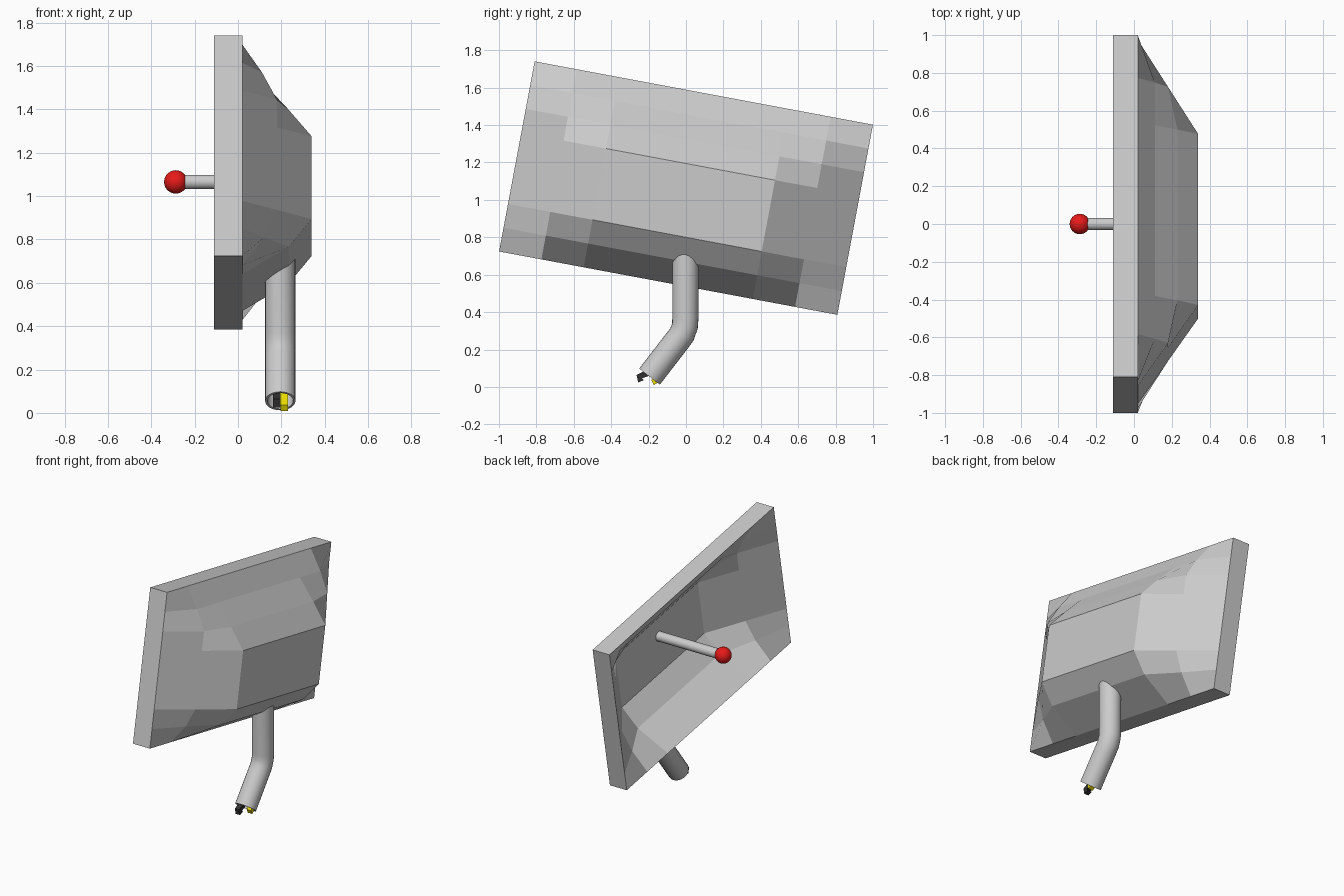
import bpy, bmesh, math
from mathutils import Vector

if "Cube" in bpy.data.objects:
    bpy.data.objects.remove(bpy.data.objects["Cube"])

TILT = math.radians(10.6)
C, S = math.cos(TILT), math.sin(TILT)


def finish(bm, name, color=None, smooth=False):
    bmesh.ops.recalc_face_normals(bm, faces=bm.faces[:])
    me = bpy.data.meshes.new(name)
    bm.to_mesh(me)
    bm.free()
    ob = bpy.data.objects.new(name, me)
    bpy.context.collection.objects.link(ob)
    if color:
        mat = bpy.data.materials.new(name + "_color")
        mat.diffuse_color = color
        mat.use_nodes = True
        mat.node_tree.nodes["Principled BSDF"].inputs["Base Color"].default_value = mat.diffuse_color
        me.materials.append(mat)
    if smooth:
        bpy.ops.object.select_all(action='DESELECT')
        ob.select_set(True)
        bpy.context.view_layer.objects.active = ob
        bpy.ops.object.shade_smooth_by_angle(angle=math.radians(40))
    return ob


def tube(bm, x, path, radius, sides, hollow=0.0, turn=0.0):
    """Sweep a round or square section along (y, z) points at a fixed x."""
    pts = [Vector((x, y, z)) for y, z in path]
    frames = []
    for i, p in enumerate(pts):
        t = (pts[min(i + 1, len(pts) - 1)] - pts[max(i - 1, 0)]).normalized()
        frames.append((p, Vector((0, -t.z, t.y)), radius))
    if hollow:
        t = (pts[-1] - pts[-2]).normalized()
        n = frames[-1][1]
        frames += [(pts[-1], n, radius * 0.85), (pts[-1] - t * hollow, n, radius * 0.85)]
    rings = []
    for p, n, r in frames:
        ring = []
        for k in range(sides):
            a = 2 * math.pi * k / sides + turn
            ring.append(bm.verts.new(p + r * (math.cos(a) * Vector((1, 0, 0)) + math.sin(a) * n)))
        rings.append(ring)
    for a, b in zip(rings, rings[1:]):
        for k in range(sides):
            j = (k + 1) % sides
            bm.faces.new((a[k], a[j], b[j], b[k]))
    bm.faces.new(rings[0])
    bm.faces.new(rings[-1])
    return rings


# Dish: a tilted 8 x 8 grid pushed back into a faceted bowl, with a thick shell
HALF_W, HALF_H, SHELL = 0.92, 0.517, 0.13
COL = [0.02, 0.18, 0.34, 0.34, 0.34, 0.34, 0.34, 0.18, 0.02]
ROW = [0.02, 0.235, 0.34, 0.34, 0.34, 0.34, 0.23, 0.11, 0.02]
bm = bmesh.new()


def layer(offset):
    grid = []
    for j in range(9):
        v = HALF_H * (j / 4 - 1)
        row = []
        for i in range(9):
            u = HALF_W * (i / 4 - 1)
            depth = min(COL[i], ROW[j])
            if i in (1, 7) and j == 1:      # softer lower corners
                depth = 0.12
            row.append(bm.verts.new((depth - offset, u * C + v * S, 1.063 - u * S + v * C)))
        grid.append(row)
    for j in range(8):
        for i in range(8):
            bm.faces.new((grid[j][i], grid[j][i + 1], grid[j + 1][i + 1], grid[j + 1][i]))
    edge = [grid[0][i] for i in range(8)] + [grid[j][8] for j in range(8)]
    edge += [grid[8][i] for i in range(8, 0, -1)] + [grid[j][0] for j in range(8, 0, -1)]
    return edge


back, front = layer(0), layer(SHELL)
for k in range(32):
    j = (k + 1) % 32
    bm.faces.new((back[k], back[j], front[j], front[k]))
finish(bm, "dish")

# Bent support pole, open at its broken lower end, cut to the slope of the dish
bm = bmesh.new()
rings = tube(bm, 0.195,
             [(-0.003, 0.70), (-0.003, 0.37), (-0.006, 0.325), (-0.022, 0.28), (-0.05, 0.243), (-0.195, 0.055)],
             0.07, 24, hollow=0.12)
for vert in rings[0]:
    vert.co.z += vert.co.x - 0.195
finish(bm, "support_pole", smooth=True)

# Torn cable ends
for name, x, path, color in (
        ("black_cable", 0.178, [(-0.11, 0.16), (-0.215, 0.07), (-0.25, 0.055), (-0.24, 0.03)], (0.03, 0.03, 0.03, 1)),
        ("yellow_cable", 0.213, [(-0.10, 0.13), (-0.155, 0.05), (-0.168, 0.035), (-0.158, 0.018)], (0.8, 0.7, 0.0, 1))):
    bm = bmesh.new()
    tube(bm, x, path, 0.024, 4, turn=math.pi / 4)
    finish(bm, name, color)

# Receiver rod and its round red tip
bpy.ops.mesh.primitive_cylinder_add(vertices=24, radius=0.033, depth=0.52,
                                    location=(-0.03, 0, 1.065), rotation=(0, math.pi / 2, 0))
bpy.context.object.name = "receiver_rod"
bpy.ops.object.shade_smooth_by_angle(angle=math.radians(40))

bm = bmesh.new()
bmesh.ops.create_uvsphere(bm, u_segments=24, v_segments=12, radius=0.054)
tip = finish(bm, "receiver_tip", (0.8, 0.01, 0.01, 1), smooth=True)
tip.location = (-0.287, 0, 1.065)
